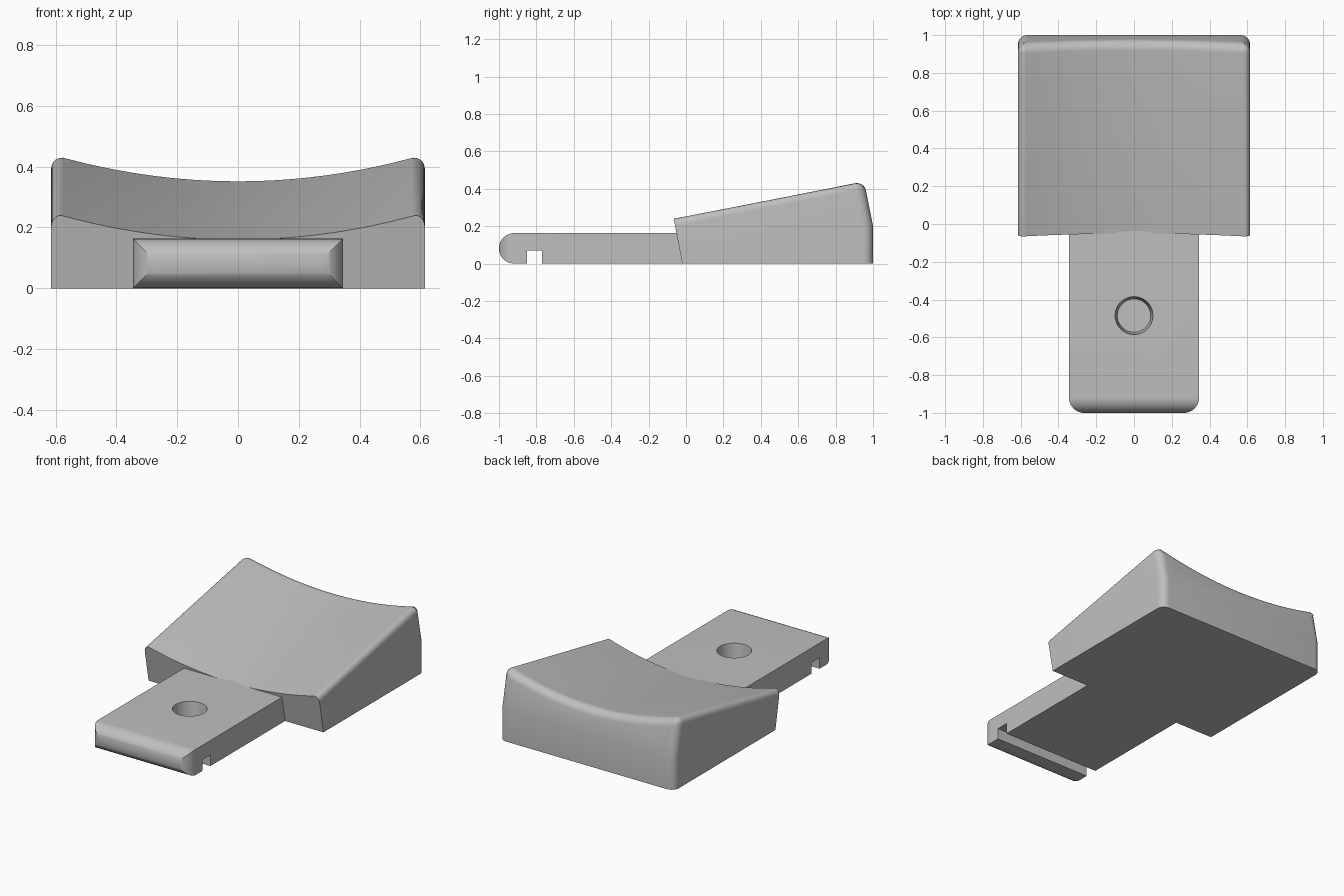
import bpy, bmesh, math

cube = bpy.data.objects.get("Cube")
if cube:
    bpy.data.objects.remove(cube, do_unlink=True)

GREY = (0.52, 0.52, 0.52, 1)
mat = bpy.data.materials.new("plain grey")
mat.use_nodes = True
mat.diffuse_color = GREY
mat.node_tree.nodes["Principled BSDF"].inputs["Base Color"].default_value = GREY


def make_object(name, bm):
    bmesh.ops.recalc_face_normals(bm, faces=bm.faces)
    mesh = bpy.data.meshes.new(name)
    bm.to_mesh(mesh)
    bm.free()
    mesh.materials.append(mat)
    obj = bpy.data.objects.new(name, mesh)
    bpy.context.collection.objects.link(obj)
    return obj


def prism(name, points, direction):
    """Close a 3D outline and extrude it along a direction."""
    bm = bmesh.new()
    face = bm.faces.new([bm.verts.new(p) for p in points])
    ext = bmesh.ops.extrude_face_region(bm, geom=[face])
    moved = [g for g in ext["geom"] if isinstance(g, bmesh.types.BMVert)]
    bmesh.ops.translate(bm, verts=moved, vec=direction)
    return make_object(name, bm)


def arc(cu, cv, r, start, end, steps):
    angles = [math.radians(start + (end - start) * i / steps) for i in range(steps + 1)]
    return [(cu + r * math.cos(a), cv + r * math.sin(a)) for a in angles]


def activate(obj):
    bpy.ops.object.select_all(action="DESELECT")
    obj.select_set(True)
    bpy.context.view_layer.objects.active = obj


def boolean(obj, cutter, operation):
    mod = obj.modifiers.new("cut", "BOOLEAN")
    mod.object, mod.operation, mod.solver = cutter, operation, "EXACT"
    activate(obj)
    bpy.ops.object.modifier_apply(modifier=mod.name)
    bpy.data.objects.remove(cutter, do_unlink=True)


def smooth(obj):
    activate(obj)
    bpy.ops.object.shade_smooth_by_angle(angle=math.radians(30))


# Tab: side profile with rounded tip and a cross slot underneath
HALF, THICK = 0.345, 0.163
r = THICK / 2
side = arc(r - 1, r, r, 270, 90, 24)
side += [(-0.012, THICK), (-0.02, 0), (-0.77, 0), (-0.77, 0.07), (-0.85, 0.07), (-0.85, 0)]
tab = prism("tab", [(-HALF, y, z) for y, z in side], (2 * HALF, 0, 0))

# Rounded plan corners of the tab
plan = arc(r - HALF, r - 1, r, 180, 270, 12) + arc(HALF - r, r - 1, r, 270, 360, 12)
plan += [(HALF, 0.2), (-HALF, 0.2)]
boolean(tab, prism("plan_cutter", [(x, y, -0.1) for x, y in plan], (0, 0, 0.4)), "INTERSECT")

# Blind tapered hole, extended above the tab so the cut is clean
bpy.ops.mesh.primitive_cone_add(vertices=48, radius1=0.088, radius2=0.104,
                                depth=0.16, location=(0, -0.485, 0.12))
boolean(tab, bpy.context.object, "DIFFERENCE")
smooth(tab)

# Wedge head: concave sloping top between a leaning front and a two-plane back
W, SLOPE, STEPS = 0.615, 0.197, 32
bm = bmesh.new()
xs = [-W + 2 * W * i / STEPS for i in range(STEPS + 1)]


def top_row(y0, lean):
    """Meet the dished top with the plane y = y0 - lean * z."""
    row = []
    for x in xs:
        z = (0.17 + x * x / 4.1 + SLOPE * y0) / (1 + SLOPE * lean)
        row.append(bm.verts.new((x, y0 - lean * z, z)))
    return row


front, back = top_row(-0.02, 0.19), top_row(1.04, 0.2)
base_f = [bm.verts.new((x, -0.02, 0)) for x in (-W, W)]
base_b = [bm.verts.new((x, 1, 0)) for x in (-W, W)]
waist = [bm.verts.new((x, 1, 0.2)) for x in (-W, W)]
for i in range(STEPS):
    bm.faces.new((front[i], front[i + 1], back[i + 1], back[i]))
bm.faces.new(base_f + front[::-1])
bm.faces.new(waist + back[::-1])
bm.faces.new(base_b + waist[::-1])
bm.faces.new(base_f + base_b[::-1])
for s in (0, -1):
    bm.faces.new((base_f[s], base_b[s], waist[s], back[s], front[s]))

# Round the side crests, the back crest and the back corners
pairs = list(zip(back, back[1:]))
for s in (0, -1):
    pairs += [(front[s], back[s]), (back[s], waist[s]), (waist[s], base_b[s])]
edges = [bm.edges.get(p) for p in pairs]
bmesh.ops.recalc_face_normals(bm, faces=bm.faces)
bmesh.ops.bevel(bm, geom=edges, offset=0.05, offset_type="OFFSET", segments=8,
                profile=0.5, affect="EDGES", clamp_overlap=False)
smooth(make_object("wedge_head", bm))
